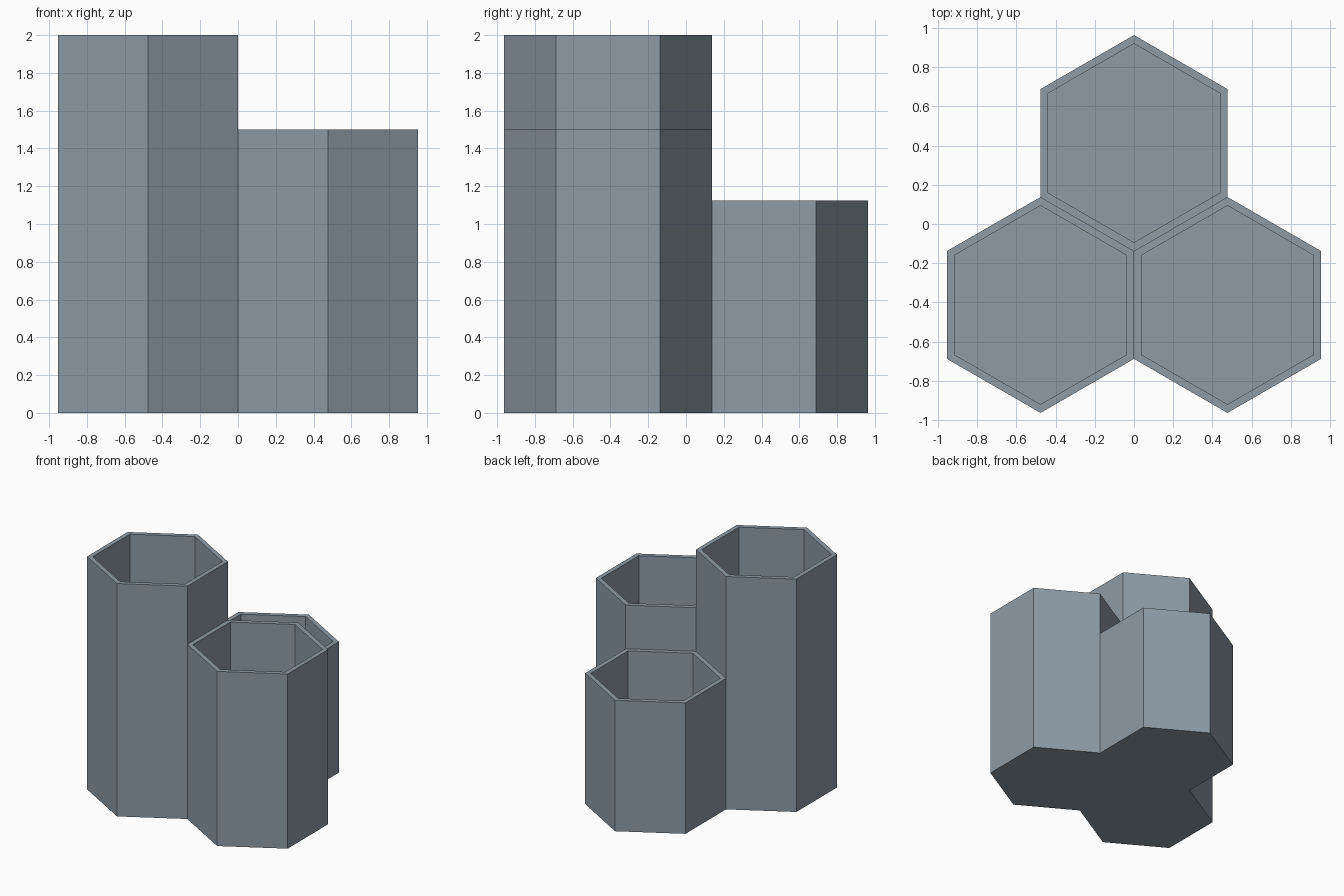
import bpy
import bmesh
from math import sin, cos, pi, sqrt

cube = bpy.data.objects.get("Cube")
if cube:
    bpy.data.objects.remove(cube, do_unlink=True)

SIDE = 0.55                     # hexagon side, equal to its corner radius
APOTHEM = SIDE * sqrt(3) / 2
ROW = SIDE * 0.75               # offset of each row from the middle
WALL = 0.038
FLOOR = 0.04

mat = bpy.data.materials.new("slate_grey")
mat.use_nodes = True
colour = (0.27, 0.33, 0.38, 1.0)
mat.diffuse_color = colour
mat.node_tree.nodes["Principled BSDF"].inputs["Base Color"].default_value = colour


def hex_cup(name, x, y, height):
    """Open hexagonal cup with corners pointing along y."""
    bm = bmesh.new()
    ring = [bm.verts.new((SIDE * sin(i * pi / 3), SIDE * cos(i * pi / 3), 0))
            for i in range(6)]
    base = bm.faces.new(ring)   # clockwise, so it faces down

    # outer walls and lid
    out = bmesh.ops.extrude_face_region(bm, geom=[base], use_keep_orig=True)
    lid = next(g for g in out["geom"] if isinstance(g, bmesh.types.BMFace))
    bmesh.ops.translate(bm, verts=lid.verts, vec=(0, 0, height))
    bmesh.ops.recalc_face_normals(bm, faces=bm.faces)

    # rim, then the hollow
    bmesh.ops.inset_region(bm, faces=[lid], thickness=WALL, use_even_offset=True)
    out = bmesh.ops.extrude_discrete_faces(bm, faces=[lid])
    floor = out["faces"][0]
    bmesh.ops.translate(bm, verts=floor.verts, vec=(0, 0, FLOOR - height))
    bmesh.ops.remove_doubles(bm, verts=bm.verts, dist=1e-5)
    bmesh.ops.recalc_face_normals(bm, faces=bm.faces)

    mesh = bpy.data.meshes.new(name)
    bm.to_mesh(mesh)
    bm.free()
    mesh.materials.append(mat)
    obj = bpy.data.objects.new(name, mesh)
    obj.location = (x, y, 0)
    bpy.context.collection.objects.link(obj)


# three cups in a honeycomb cluster
hex_cup("tall_cup", -APOTHEM, -ROW, 2.0)
hex_cup("medium_cup", APOTHEM, -ROW, 1.5)
hex_cup("short_cup", 0, ROW, 1.125)
